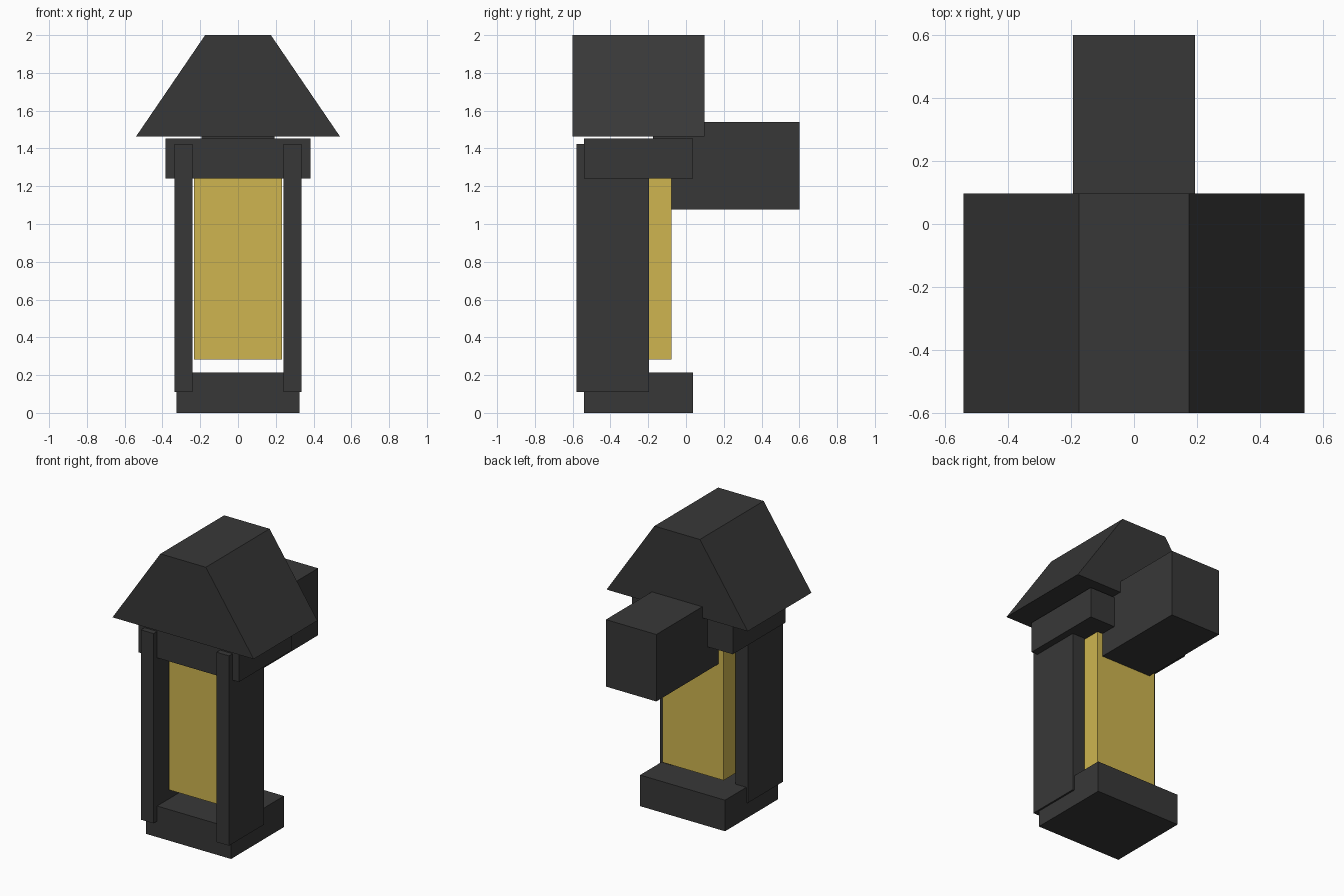
import bpy
import bmesh

if "Cube" in bpy.data.objects:
    bpy.data.objects.remove(bpy.data.objects["Cube"])


def material(name, color):
    m = bpy.data.materials.new(name)
    m.diffuse_color = (*color, 1)
    m.use_nodes = True
    m.node_tree.nodes["Principled BSDF"].inputs["Base Color"].default_value = m.diffuse_color
    return m


BLACK = material("dark iron", (0.039, 0.039, 0.039))
GLOW = material("warm yellow glass", (0.62, 0.46, 0.08))


def prism(name, profile, y0, y1, mat):
    """Extrude an xz profile from y0 to y1."""
    bm = bmesh.new()
    face = bm.faces.new([bm.verts.new((x, y0, z)) for x, z in profile])
    ext = bmesh.ops.extrude_face_region(bm, geom=[face])
    verts = [v for v in ext["geom"] if isinstance(v, bmesh.types.BMVert)]
    bmesh.ops.translate(bm, verts=verts, vec=(0, y1 - y0, 0))
    bmesh.ops.recalc_face_normals(bm, faces=bm.faces)
    mesh = bpy.data.meshes.new(name)
    bm.to_mesh(mesh)
    bm.free()
    mesh.materials.append(mat)
    obj = bpy.data.objects.new(name, mesh)
    bpy.context.collection.objects.link(obj)
    return obj


def box(name, x0, x1, y0, y1, z0, z1, mat=BLACK):
    return prism(name, [(x0, z0), (x1, z0), (x1, z1), (x0, z1)], y0, y1, mat)


# Base and cap blocks
box("base", -0.325, 0.325, -0.54, 0.038, 0, 0.215)
box("cap", -0.385, 0.385, -0.54, 0.038, 1.24, 1.452)

# Side panels
for side, x0, x1 in (("left", -0.337, -0.241), ("right", 0.241, 0.337)):
    box(side + "_side_panel", x0, x1, -0.58, -0.195, 0.11, 1.423)

# Glowing lamp body
box("lamp_glass", -0.233, 0.233, -0.42, -0.078, 0.283, 1.3, GLOW)

# Wall mount at the back
box("wall_mount", -0.193, 0.193, -0.175, 0.6, 1.077, 1.54)

# Sloped roof
prism("roof", [(-0.54, 1.463), (0.54, 1.463), (0.174, 2), (-0.174, 2)],
      -0.6, 0.097, BLACK)
